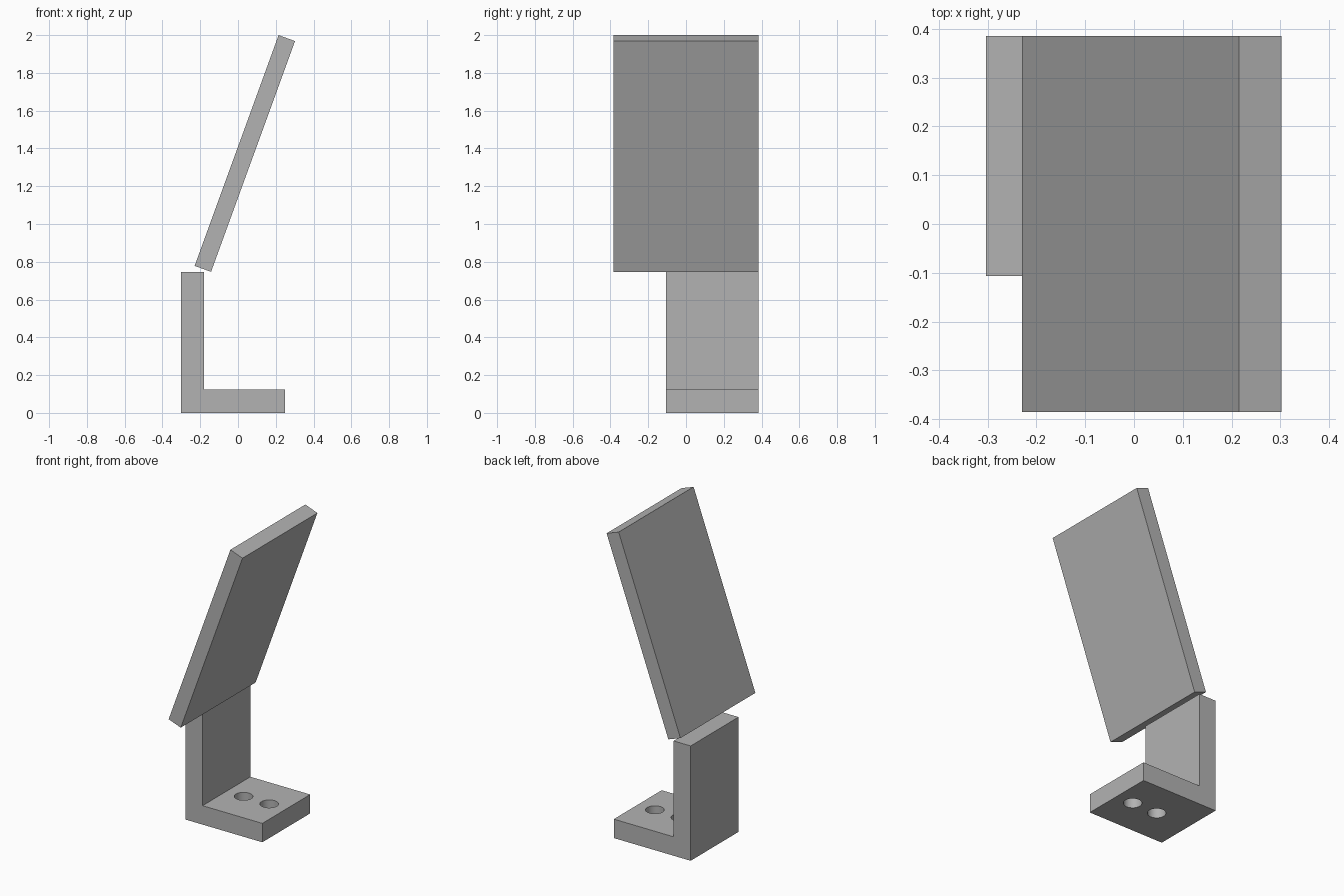
import bpy
import bmesh
from math import radians, sin, cos
from mathutils import Vector

cube = bpy.data.objects.get("Cube")
if cube:
    bpy.data.objects.remove(cube, do_unlink=True)

GREY = (0.45, 0.45, 0.45, 1.0)
grey = bpy.data.materials.new("plain grey")
grey.use_nodes = True
grey.diffuse_color = GREY
grey.node_tree.nodes["Principled BSDF"].inputs["Base Color"].default_value = GREY


def extrude_profile(name, points, y_front, y_back):
    """Solid made by sweeping an (x, z) outline from front to back."""
    bm = bmesh.new()
    face = bm.faces.new([bm.verts.new((x, y_front, z)) for x, z in points])
    swept = bmesh.ops.extrude_face_region(bm, geom=[face])
    verts = [v for v in swept["geom"] if isinstance(v, bmesh.types.BMVert)]
    bmesh.ops.translate(bm, verts=verts, vec=(0, y_back - y_front, 0))
    bmesh.ops.recalc_face_normals(bm, faces=bm.faces)
    mesh = bpy.data.meshes.new(name)
    bm.to_mesh(mesh)
    bm.free()
    mesh.materials.append(grey)
    obj = bpy.data.objects.new(name, mesh)
    bpy.context.collection.objects.link(obj)
    return obj


DEPTH = 0.385          # half depth of the panel
LEFT, RIGHT = -0.303, 0.25
THICK = 0.123
WALL_TOP = 0.747

# L-shaped bracket: upright wall and foot
bracket = extrude_profile("bracket", [
    (LEFT, 0), (RIGHT, 0), (RIGHT, THICK), (LEFT + THICK, THICK),
    (LEFT + THICK, WALL_TOP), (LEFT, WALL_TOP)], -0.107, DEPTH)

# Two screw holes through the foot
for x in (-0.057, 0.127):
    bpy.ops.mesh.primitive_cylinder_add(
        vertices=48, radius=0.055, depth=0.4, location=(x, 0.139, THICK / 2))
    cutter = bpy.context.object
    cutter.name = "hole_cutter"
    cutter.hide_render = True
    cutter.data.materials.append(grey)
    cut = bracket.modifiers.new("screw hole", 'BOOLEAN')
    cut.operation = 'DIFFERENCE'
    cut.solver = 'EXACT'
    cut.object = cutter
    bpy.ops.object.select_all(action='DESELECT')
    bracket.select_set(True)
    bpy.context.view_layer.objects.active = bracket
    bpy.ops.object.modifier_apply(modifier=cut.name)
    bpy.data.objects.remove(cutter, do_unlink=True)

bpy.ops.object.shade_smooth_by_angle(angle=radians(30))

# Leaning panel above the wall
tilt = radians(20)
along = Vector((sin(tilt), cos(tilt))) * 1.3
across = Vector((cos(tilt), -sin(tilt))) * 0.0925
top = Vector((0.215, 2.0))
extrude_profile("leaning_panel",
                [top, top + across, top + across - along, top - along],
                -DEPTH, DEPTH)
